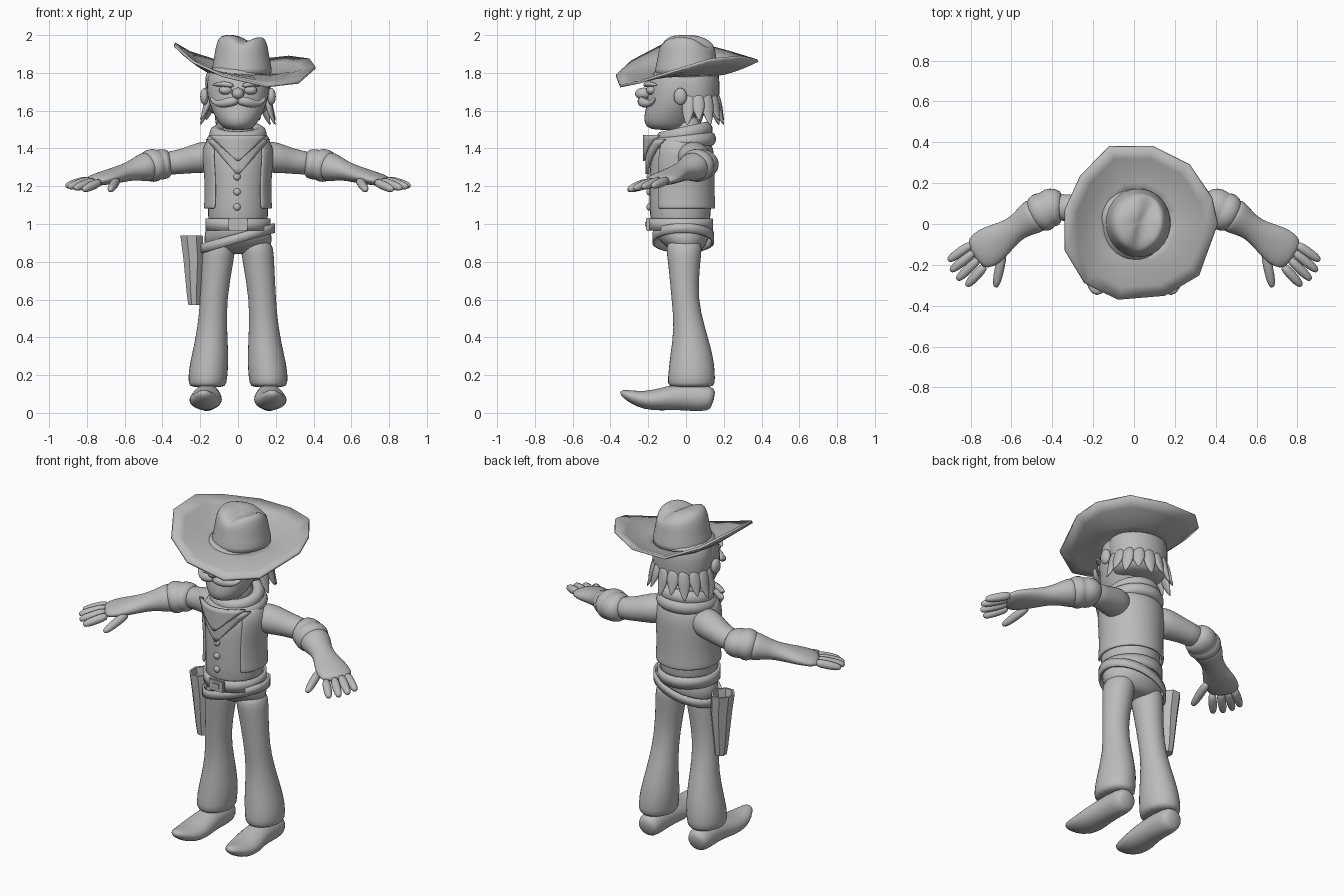
import bpy, bmesh
from math import sin, cos, pi, exp, radians
from mathutils import Vector, Matrix

old = bpy.data.objects.get("Cube")
if old:
    bpy.data.objects.remove(old)

clay = bpy.data.materials.new("grey")
clay.use_nodes = True
clay.diffuse_color = (0.5, 0.5, 0.5, 1)
clay.node_tree.nodes["Principled BSDF"].inputs["Base Color"].default_value = (0.5, 0.5, 0.5, 1)


def finish(name, bm, mirror=False, subdiv=0, thick=0, sharp=None):
    bmesh.ops.recalc_face_normals(bm, faces=bm.faces)
    mesh = bpy.data.meshes.new(name)
    bm.to_mesh(mesh)
    bm.free()
    mesh.materials.append(clay)
    for p in mesh.polygons:
        p.use_smooth = True
    if sharp:
        mesh.set_sharp_from_angle(angle=radians(sharp))
    ob = bpy.data.objects.new(name, mesh)
    bpy.context.collection.objects.link(ob)
    if mirror:
        ob.modifiers.new("mirror", 'MIRROR')
    if thick:
        solid = ob.modifiers.new("thickness", 'SOLIDIFY')
        solid.thickness, solid.offset = thick, 0
    if subdiv:
        sub = ob.modifiers.new("smooth", 'SUBSURF')
        sub.levels = sub.render_levels = subdiv
    return ob


def skin(bm, rows, closed=True, caps=True):
    """Join rows of points with quads."""
    vs = [[bm.verts.new(p) for p in row] for row in rows]
    n = len(vs[0])
    for a, b in zip(vs, vs[1:]):
        for j in range(n if closed else n - 1):
            k = (j + 1) % n
            bm.faces.new((a[j], a[k], b[k], b[j]))
    if caps and closed:
        bm.faces.new(vs[0])
        bm.faces.new(vs[-1])


def sheet(name, rows, closed=False, caps=False, **kw):
    bm = bmesh.new()
    skin(bm, rows, closed, caps)
    return finish(name, bm, **kw)


def arc(cx, cy, z, rx, ry, angles):
    return [Vector((cx + rx * cos(a), cy + ry * sin(a), z)) for a in angles]


def circle(n):
    return [2 * pi * (i + 0.5) / n for i in range(n)]


def loft(name, paths, n=16, upright=False, subdiv=1, **kw):
    """Skin elliptical rings (x, y, z, width, height) along each path."""
    bm = bmesh.new()
    for path in paths:
        pts = [Vector(r[:3]) for r in path]
        rows = []
        for i, r in enumerate(path):
            u, v = Vector((1, 0, 0)), Vector((0, 1, 0))
            if not upright:
                t = (pts[min(i + 1, len(pts) - 1)] - pts[max(i - 1, 0)]).normalized()
                u = t.cross(Vector((0, 0, 1))).normalized()
                v = u.cross(t)
            rows.append([pts[i] + u * r[3] * cos(a) + v * r[-1] * sin(a) for a in circle(n)])
        skin(bm, rows)
    return finish(name, bm, subdiv=subdiv, **kw)


def blobs(name, items, mirror=False):
    bm = bmesh.new()
    for loc, size in items:
        mat = Matrix.Translation(loc) @ Matrix.Diagonal((*size, 1))
        bmesh.ops.create_uvsphere(bm, u_segments=16, v_segments=10, radius=1, matrix=mat)
    return finish(name, bm, mirror)


def box(name, loc, size):
    bm = bmesh.new()
    bmesh.ops.create_cube(bm, size=1, matrix=Matrix.Translation(loc) @ Matrix.Diagonal((*size, 1)))
    bmesh.ops.bevel(bm, geom=bm.edges[:], offset=0.005, segments=2, affect='EDGES')
    return finish(name, bm, sharp=40)


# Boots and flared trousers
loft("boots", [[(.165, .148, .07, .045, .045), (.165, .125, .078, .07, .07), (.165, .04, .082, .07, .075),
                (.165, -.05, .085, .075, .07), (.17, -.14, .07, .09, .06), (.175, -.22, .066, .085, .05),
                (.18, -.29, .085, .06, .035), (.182, -.35, .112, .022, .015)]], mirror=True)
loft("trouser_legs", [[(.09, -.01, .92, .07, .08), (.1, -.01, .88, .09, .1), (.108, -.01, .8, .085, .086),
                       (.13, -.008, .6, .072, .07), (.136, .02, .45, .079, .083), (.148, .03, .3, .1, .117),
                       (.158, .03, .22, .107, .125), (.162, .028, .15, .103, .13),
                       (.162, .028, .135, .09, .11)]], upright=True, mirror=True)
loft("trouser_hips", [[(0, 0, .84, .09, .06), (0, 0, .865, .16, .09), (0, -.01, .9, .185, .125),
                       (0, -.02, .95, .182, .152), (0, -.025, 1.02, .16, .155)]], upright=True)

# Shirt and open vest
loft("shirt", [[(0, -.03, .97, .14, .14), (0, -.03, 1.0, .16, .16), (0, -.03, 1.09, .166, .168),
                (0, -.03, 1.2, .16, .168), (0, -.03, 1.32, .172, .165), (0, -.025, 1.4, .175, .155),
                (0, -.01, 1.45, .14, .12), (0, 0, 1.48, .1, .09)]], upright=True)
open_front = [radians(-46 + 272 * i / 24) for i in range(25)]
sheet("vest", [arc(0, -.025, z, rx, ry, open_front) for z, rx, ry in
               ((1.08, .175, .175), (1.1, .172, .172), (1.2, .167, .168), (1.32, .178, .17),
                (1.4, .185, .165), (1.45, .15, .135))], thick=.016, subdiv=1)
blobs("buttons", [((-.005, -.195, z), (.019, .014, .019)) for z in (1.25, 1.17, 1.09)])

# Belt, buckle and slung holster strap
ring = circle(32)
sheet("belt", [arc(0, -.028, z, .166, .166, ring) for z in (.965, 1.03)], closed=True, thick=.014)
box("buckle_frame", (0, -.2, .998), (.1, .022, .07))
box("buckle_plate", (0, -.211, .998), (.055, .014, .035))
strap = []
for dz in (-.025, .025):
    row = arc(0, -.015, 0, .192, .158, ring)
    for p in row:
        p.z = .925 + dz + .28 * p.x
    strap.append(row)
sheet("holster_strap", strap, closed=True, thick=.012)
loft("holster", [[(-.232, 0, .57, .033, .035), (-.235, 0, .62, .038, .042), (-.236, 0, .82, .058, .065),
                  (-.246, 0, .94, .064, .075), (-.246, 0, .94, .052, .062), (-.244, 0, .88, .045, .052)]],
     n=8, upright=True, subdiv=0, sharp=30)

# Arms, rolled sleeves and gloves
loft("sleeves", [[(.1, .02, 1.37, .07, .07), (.17, .04, 1.355, .092, .088), (.24, .06, 1.343, .08, .076),
                  (.31, .08, 1.328, .068, .064), (.4, .085, 1.318, .068, .066)]], mirror=True)
loft("sleeve_rolls", [[(.35, .088, 1.322, .06, .055), (.37, .09, 1.32, .09, .078), (.41, .08, 1.315, .1, .085),
                       (.425, .07, 1.313, .088, .078), (.44, .063, 1.312, .102, .092),
                       (.48, .045, 1.305, .096, .087), (.495, .035, 1.3, .06, .06)]], mirror=True)
loft("gloves", [[(.465, .052, 1.308, .07, .06), (.48, .045, 1.304, .092, .085), (.525, .015, 1.293, .078, .066),
                 (.57, -.015, 1.28, .062, .052), (.62, -.05, 1.265, .07, .046), (.68, -.09, 1.25, .094, .04),
                 (.74, -.13, 1.235, .1, .034), (.785, -.16, 1.225, .075, .022)]], mirror=True)
fingers = []
for base, tip in (((.79, -.095, 1.235), (.912, -.18, 1.2)), ((.775, -.13, 1.235), (.9, -.232, 1.195)),
                  ((.755, -.165, 1.23), (.868, -.275, 1.188)), ((.725, -.2, 1.225), (.822, -.305, 1.18)),
                  ((.64, -.13, 1.235), (.678, -.312, 1.178))):
    a, b = Vector(base), Vector(tip)
    fingers.append([(*a.lerp(b, t), r, r) for t, r in ((0, .024), (.5, .026), (.85, .022), (1, .011))])
loft("fingers", fingers, n=10, mirror=True)

# Neckerchief: rolled collar plus two pointed folds
for name, z, big, tilt in (("collar_roll", 1.478, .118, .22), ("collar_fold", 1.435, .135, .12)):
    bpy.ops.mesh.primitive_torus_add(major_radius=big, minor_radius=.034, major_segments=32,
                                     minor_segments=10, location=(0, -.008, z), rotation=(tilt, 0, 0))
    torus = bpy.context.object
    torus.name = name
    torus.scale.z = 1.15
    torus.data.materials.append(clay)
    bpy.ops.object.shade_smooth()


def kerchief(name, half, top, tip, front):
    rows = []
    for i in range(7):
        t = i / 6
        xs = [half * (1 - .97 * t) * (j / 5 - 1) for j in range(11)]
        rows.append([Vector((x, front + 3.4 * x * x, top + (tip - top) * t)) for x in xs])
    sheet(name, rows, thick=.02)


kerchief("kerchief_lower", .165, 1.45, 1.265, -.205)
kerchief("kerchief_upper", .15, 1.47, 1.335, -.218)

# Head and face
loft("neck", [[(0, .01, 1.4, .09, .09), (0, .0, 1.6, .09, .09)]], upright=True)
loft("head", [[(0, -.09, 1.497, .05, .07), (0, -.1, 1.51, .088, .115), (0, -.092, 1.56, .12, .138),
               (0, -.06, 1.63, .155, .15), (0, -.04, 1.7, .17, .165), (0, -.03, 1.78, .168, .165),
               (0, 0, 1.86, .14, .14)]], upright=True)
blobs("nose", [((0, -.225, 1.69), (.034, .045, .032))])
blobs("eyes", [((.065, -.182, 1.708), (.036, .03, .024))], mirror=True)
blobs("ears", [((.178, -.03, 1.675), (.022, .035, .045))], mirror=True)
loft("eyebrows", [[(.02, -.215, 1.73, .015, .012), (.075, -.205, 1.745, .022, .018),
                   (.14, -.15, 1.735, .008, .006)]], n=10, mirror=True)
loft("moustache", [[(-.005, -.232, 1.655, .022, .022), (.045, -.238, 1.648, .028, .03),
                    (.095, -.205, 1.632, .022, .021), (.13, -.175, 1.645, .014, .013),
                    (.145, -.165, 1.675, .007, .007)]], n=10, mirror=True)

# Shaggy hair with flared locks
loft("hair", [[(0, .04, 1.57, .13, .1), (0, .04, 1.6, .16, .13), (0, .04, 1.69, .178, .143),
               (0, .03, 1.8, .18, .15), (0, .03, 1.84, .15, .13)]], upright=True)
locks = []
for i in range(10):
    a = radians(-12 + 204 * i / 9)
    drop = .025 * (i % 2)
    locks.append([(k * cos(a), .04 + .8 * k * sin(a), z, w, w * .5) for k, z, w in
                  ((.15, 1.7, .03), (.168, 1.63, .042), (.178, 1.575 + drop, .032), (.205, 1.52 + drop, .004))])
loft("hair_locks", locks, n=8)

# Hat: upswept twelve-sided brim, creased crown
edge = [Vector(p) for p in (
    (.41, 0, 1.83), (.38, .13, 1.87), (.27, .29, 1.885), (.09, .38, 1.865), (-.12, .38, 1.865),
    (-.26, .235, 1.91), (-.335, .07, 1.955), (-.335, -.13, 1.945), (-.24, -.29, 1.86),
    (-.08, -.37, 1.785), (.15, -.35, 1.73), (.32, -.25, 1.75))]
brim = []
for f in (0, .25, .5, .75, 1):
    row = []
    for p in edge:
        d = Vector((p.x - .02, p.y - .01, 0)).normalized()
        q = Vector((.02, .01, 0)) + d * .14
        row.append(Vector((q.x + (p.x - q.x) * f, q.y + (p.y - q.y) * f,
                           1.79 - .04 * q.x + (p.z - 1.79 + .04 * q.x) * f ** 1.5)))
    brim.append(row)
sheet("hat_brim", brim, closed=True, thick=.014)
crown = []
for k, z in ((1.04, 1.775), (.96, 1.82), (.89, 1.88), (.84, 1.94), (.75, 1.985), (.6, 2.0), (.3, 2.004), (.05, 2.0)):
    row = arc(.02, .005, z, .166 * k, .176 * k, circle(24))
    for p in row:
        if k < .8:
            p.z -= .04 * exp(-((p.x - .06 - .3 * p.y) / .045) ** 2) + .25 * max(0, p.y - .04)
    crown.append(row)
sheet("hat_crown", crown, closed=True, caps=True, subdiv=1)
